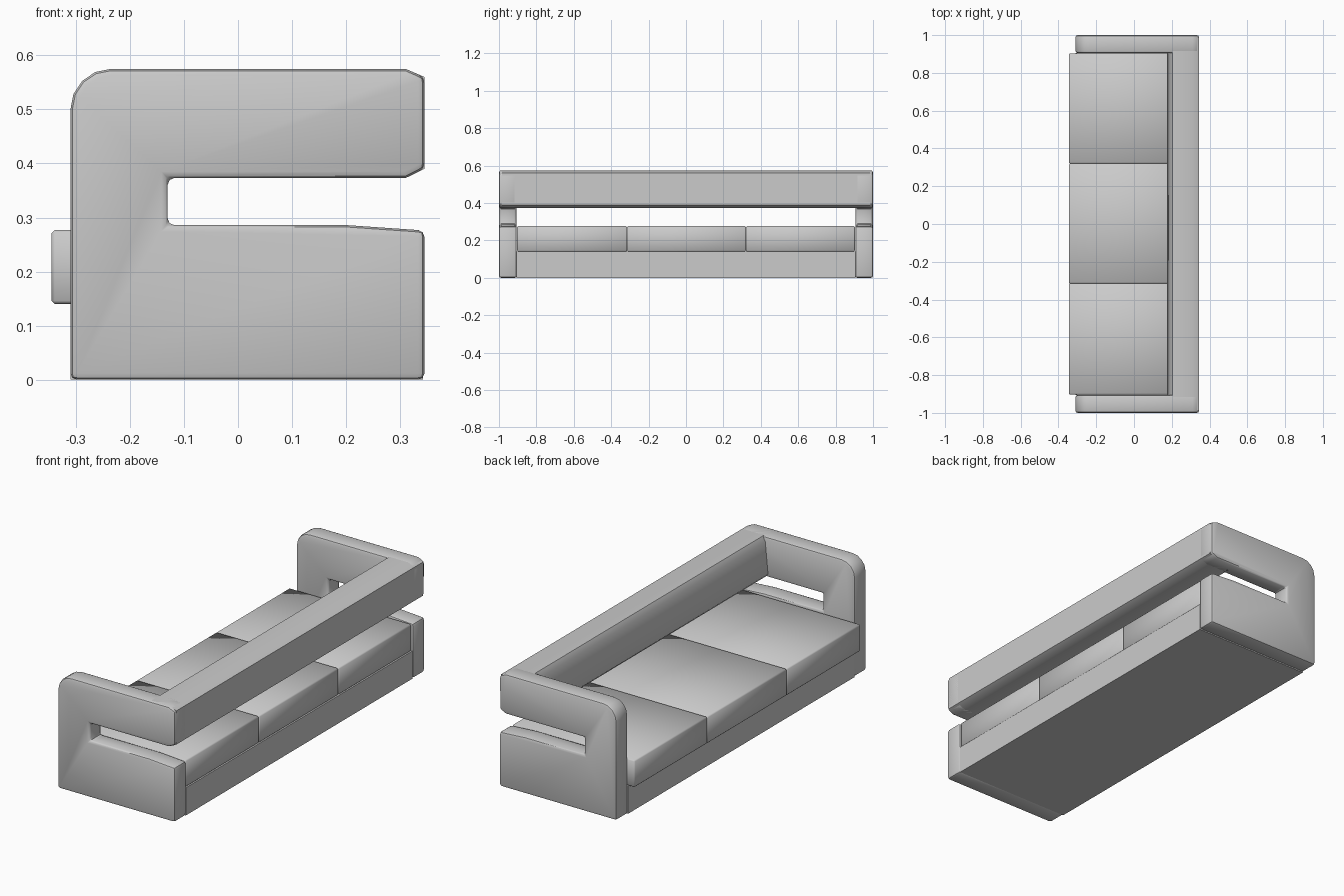
import bpy
import bmesh
import math

cube = bpy.data.objects.get("Cube")
if cube:
    bpy.data.objects.remove(cube, do_unlink=True)

grey = bpy.data.materials.new("grey upholstery")
grey.use_nodes = True
colour = (0.6, 0.6, 0.6, 1)
grey.diffuse_color = colour
grey.node_tree.nodes["Principled BSDF"].inputs["Base Color"].default_value = colour


def prism(name, profile, y0, y1, bevel=0, segments=2, smooth=35):
    """Extrude an x-z outline along y, round its edges and shade it."""
    bm = bmesh.new()
    face = bm.faces.new([bm.verts.new((x, y0, z)) for x, z in profile])
    side = bmesh.ops.extrude_face_region(bm, geom=[face])
    verts = [v for v in side["geom"] if isinstance(v, bmesh.types.BMVert)]
    bmesh.ops.translate(bm, verts=verts, vec=(0, y1 - y0, 0))
    bmesh.ops.recalc_face_normals(bm, faces=bm.faces)
    mesh = bpy.data.meshes.new(name)
    bm.to_mesh(mesh)
    bm.free()
    obj = bpy.data.objects.new(name, mesh)
    bpy.context.collection.objects.link(obj)
    mesh.materials.append(grey)
    bpy.ops.object.select_all(action="DESELECT")
    obj.select_set(True)
    bpy.context.view_layer.objects.active = obj
    if bevel:
        mod = obj.modifiers.new("soft edges", "BEVEL")
        mod.width = bevel
        mod.segments = segments
        mod.limit_method = "ANGLE"
        mod.angle_limit = math.radians(40)
        bpy.ops.object.modifier_apply(modifier=mod.name)
    bpy.ops.object.shade_smooth_by_angle(angle=math.radians(smooth))
    return obj


def box(x0, x1, z0, z1):
    return [(x0, z0), (x1, z0), (x1, z1), (x0, z1)]


BACK, FRONT, INNER = 0.345, -0.31, 0.905

# Arms: slotted C outline with a rounded upper front corner
corner = [(-0.235 - 0.075 * math.sin(a), 0.5 + 0.075 * math.cos(a))
          for a in (math.radians(22.5 * i) for i in range(5))]
arm_outline = [(FRONT, 0), (BACK, 0), (BACK, 0.276), (0.2, 0.286),
               (-0.13, 0.286), (-0.13, 0.373), (0.31, 0.373),
               (BACK, 0.39), (BACK, 0.56), (0.31, 0.575)] + corner
for side, name in ((-1, "right_arm"), (1, "left_arm")):
    prism(name, arm_outline, side * INNER, side, 0.012)

# Back rail: sloping inner face, joining both arms
rail_outline = [(0.175, 0.39), (0.19, 0.373), (0.31, 0.373), (BACK, 0.39),
                (BACK, 0.56), (0.31, 0.575), (0.205, 0.575), (0.19, 0.55)]
prism("back_rail", rail_outline, -0.985, 0.985, smooth=50)

# Seat base between the arms
prism("seat_base", box(FRONT, BACK - 0.003, 0, 0.14), -INNER, INNER)

# Three soft seat cushions
seams = (-0.903, -0.315, 0.32, 0.903)
for name, y0, y1 in zip(("right_cushion", "middle_cushion", "left_cushion"),
                        seams, seams[1:]):
    prism(name, box(-0.345, 0.34, 0.14, 0.277), y0, y1, 0.006, 1, 180)
